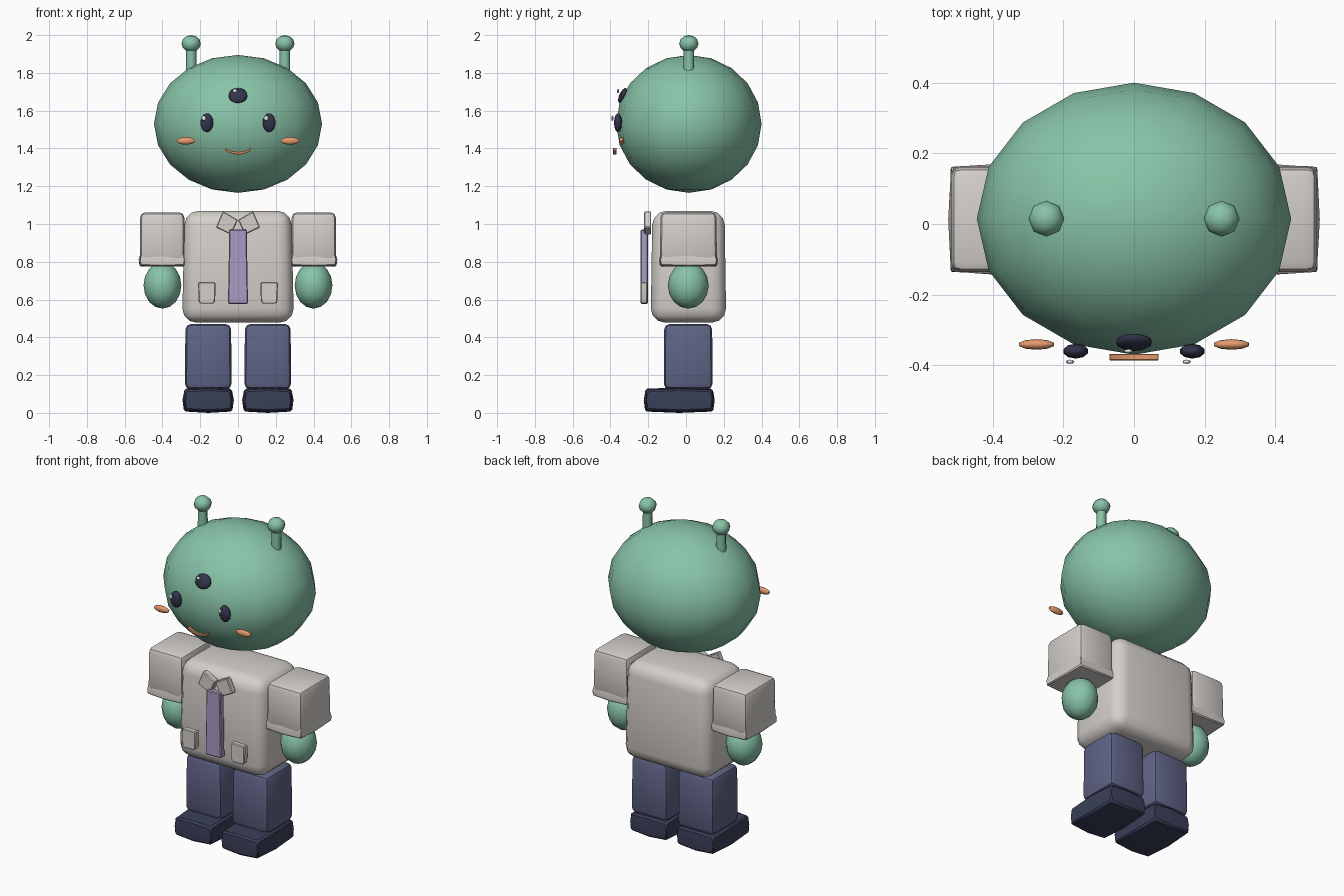
import bpy, bmesh, math
from mathutils import Matrix, Vector

if "Cube" in bpy.data.objects:
    bpy.data.objects.remove(bpy.data.objects["Cube"])


def material(name, rgb):
    m = bpy.data.materials.new(name)
    lin = [(c / 255 / 12.92) if c < 11 else ((c / 255 + 0.055) / 1.055) ** 2.4 for c in rgb]
    m.diffuse_color = (*lin, 1)
    m.use_nodes = True
    m.node_tree.nodes["Principled BSDF"].inputs["Base Color"].default_value = m.diffuse_color
    return m


GREEN = material("skin_green", (136, 196, 168))
SHIRT = material("shirt_grey", (212, 207, 202))
BLUE = material("trouser_blue", (95, 100, 134))
NAVY = material("shoe_navy", (58, 63, 88))
DARK = material("eye_dark", (50, 52, 76))
PURPLE = material("tie_purple", (168, 156, 196))
ORANGE = material("blush_orange", (228, 154, 110))
WHITE = material("eye_glint", (240, 240, 240))


def finish(bm, name, mat, angle=40):
    bmesh.ops.recalc_face_normals(bm, faces=bm.faces)
    me = bpy.data.meshes.new(name)
    bm.to_mesh(me)
    bm.free()
    me.materials.append(mat)
    ob = bpy.data.objects.new(name, me)
    bpy.context.collection.objects.link(ob)
    bpy.ops.object.select_all(action='DESELECT')
    ob.select_set(True)
    bpy.context.view_layer.objects.active = ob
    bpy.ops.object.shade_smooth_by_angle(angle=math.radians(angle))
    return ob


def box(name, mat, x, y, z, bevel=0.0, segs=2, top=(1, 1), bulge=0.0):
    """Rounded box between (min, max) limits; top scales the upper end, bulge domes each side."""
    lo, hi = Vector((x[0], y[0], z[0])), Vector((x[1], y[1], z[1]))
    mid, size = (lo + hi) / 2, hi - lo
    bm = bmesh.new()
    bmesh.ops.create_cube(bm, size=1)
    if bulge:
        bmesh.ops.subdivide_edges(bm, edges=bm.edges, cuts=1, use_grid_fill=True)
    for v in bm.verts:
        c = v.co.copy()
        inner = sum(abs(a) < 0.1 for a in c)
        for i in range(3):
            v.co[i] = c[i] * size[i]
            if bulge and abs(c[i]) > 0.1:
                v.co[i] -= math.copysign(bulge * (2 - inner) / 2, c[i])
        if c.z > 0.1:
            v.co.x *= top[0]
            v.co.y *= top[1]
        v.co += mid
    if bevel:
        edges = [e for e in bm.edges if len(e.link_faces) == 2 and e.calc_face_angle() > 1]
        bmesh.ops.bevel(bm, geom=edges, offset=bevel, segments=segs, profile=0.5,
                        affect='EDGES', clamp_overlap=True)
    return finish(bm, name, mat, 35)


def ball(name, mat, loc, radii, u=16, v=10, tilt=0.0):
    bm = bmesh.new()
    bmesh.ops.create_uvsphere(bm, u_segments=u, v_segments=v, radius=1)
    m = Matrix.Translation(loc) @ Matrix.Rotation(tilt, 4, 'X') @ Matrix.Diagonal((*radii, 1))
    bmesh.ops.transform(bm, matrix=m, verts=bm.verts)
    return finish(bm, name, mat, 60)


def plate(name, mat, pts, y0, y1, bevel=0.005):
    """Extrude an x-z outline from y0 to y1."""
    bm = bmesh.new()
    f = bm.faces.new([bm.verts.new((px, y0, pz)) for px, pz in pts])
    r = bmesh.ops.extrude_face_region(bm, geom=[f])
    verts = [g for g in r["geom"] if isinstance(g, bmesh.types.BMVert)]
    bmesh.ops.translate(bm, vec=(0, y1 - y0, 0), verts=verts)
    if bevel:
        bmesh.ops.bevel(bm, geom=bm.edges[:], offset=bevel, segments=1, affect='EDGES')
    return finish(bm, name, mat, 30)


def span(s, a, b):
    return tuple(sorted((s * a, s * b)))


# Head and shirt body
ball("head", GREEN, (0, 0.015, 1.53), (0.445, 0.385, 0.365))
box("torso", SHIRT, (-0.296, 0.296), (-0.187, 0.213), (0.478, 1.07), 0.075, 3, (0.955, 0.955))

# Mirrored limbs, antennae and face details
for s, side in ((-1, "left"), (1, "right")):
    box(side + "_sleeve", SHIRT, span(s, 0.282, 0.52), (-0.138, 0.164), (0.80, 1.062),
        0.028, 2, (0.98, 0.98))
    box(side + "_cuff", SHIRT, span(s, 0.276, 0.526), (-0.143, 0.169), (0.772, 0.852),
        0.006, 1, (0.96, 0.96), 0.008)
    ball(side + "_hand", GREEN, (s * 0.40, 0.012, 0.675), (0.10, 0.108, 0.123), 12, 8)
    box(side + "_leg", BLUE, span(s, 0.034, 0.281), (-0.118, 0.141), (0.125, 0.471),
        0.03, 2, (0.98, 0.98))
    box(side + "_shoe", NAVY, span(s, 0.022, 0.294), (-0.224, 0.152), (0.0, 0.135),
        0.01, 1, (0.98, 0.99), 0.014)
    # antenna stem and knob
    bm = bmesh.new()
    bmesh.ops.create_cone(bm, cap_ends=True, segments=8, radius1=0.029, radius2=0.027, depth=0.16,
                          matrix=Matrix.Translation((s * 0.248, 0.015, 1.86)))
    finish(bm, side + "_antenna_stem", GREEN, 50)
    ball(side + "_antenna_knob", GREEN, (s * 0.248, 0.015, 1.955), (0.051, 0.051, 0.045), 8, 6)
    # eye, glint and cheek
    ball(side + "_eye", DARK, (s * 0.165, -0.36, 1.536), (0.036, 0.021, 0.05), 10, 8)
    ball(side + "_eye_glint", WHITE, (s * 0.165 - 0.016, -0.39, 1.56), (0.012, 0.006, 0.014), 8, 6)
    ball(side + "_cheek", ORANGE, (s * 0.276, -0.341, 1.44), (0.052, 0.015, 0.02), 10, 6)
    # pocket and collar flap
    px = s * 0.165
    plate(side + "_pocket", SHIRT, [(px - 0.046, 0.692), (px - 0.044, 0.59), (px - 0.034, 0.578),
                                    (px + 0.034, 0.578), (px + 0.044, 0.59), (px + 0.046, 0.692)],
          -0.24, -0.205)
    plate(side + "_collar", SHIRT, [(s * 0.08, 1.068), (s * 0.117, 0.982),
                                    (s * 0.036, 0.943), (0, 1.022)], -0.222, -0.184)

# Third eye on the forehead
ball("middle_eye", DARK, (0, -0.335, 1.68), (0.052, 0.018, 0.043), 10, 8, math.radians(-25))
ball("middle_eye_glint", WHITE, (-0.016, -0.36, 1.705), (0.012, 0.006, 0.011), 8, 6)

# Necktie
plate("necktie", PURPLE, [(-0.046, 0.97), (-0.053, 0.577), (0.053, 0.577), (0.046, 0.97)],
      -0.24, -0.202)

# Smile: curved band
xs = [-0.07 + 0.14 * i / 8 for i in range(9)]
curve = [(x, 1.375 + 0.022 * (x / 0.07) ** 2) for x in xs]
plate("smile", ORANGE, [(x, z - 0.007) for x, z in curve] + [(x, z + 0.007) for x, z in curve[::-1]],
      -0.386, -0.368, 0.002)
